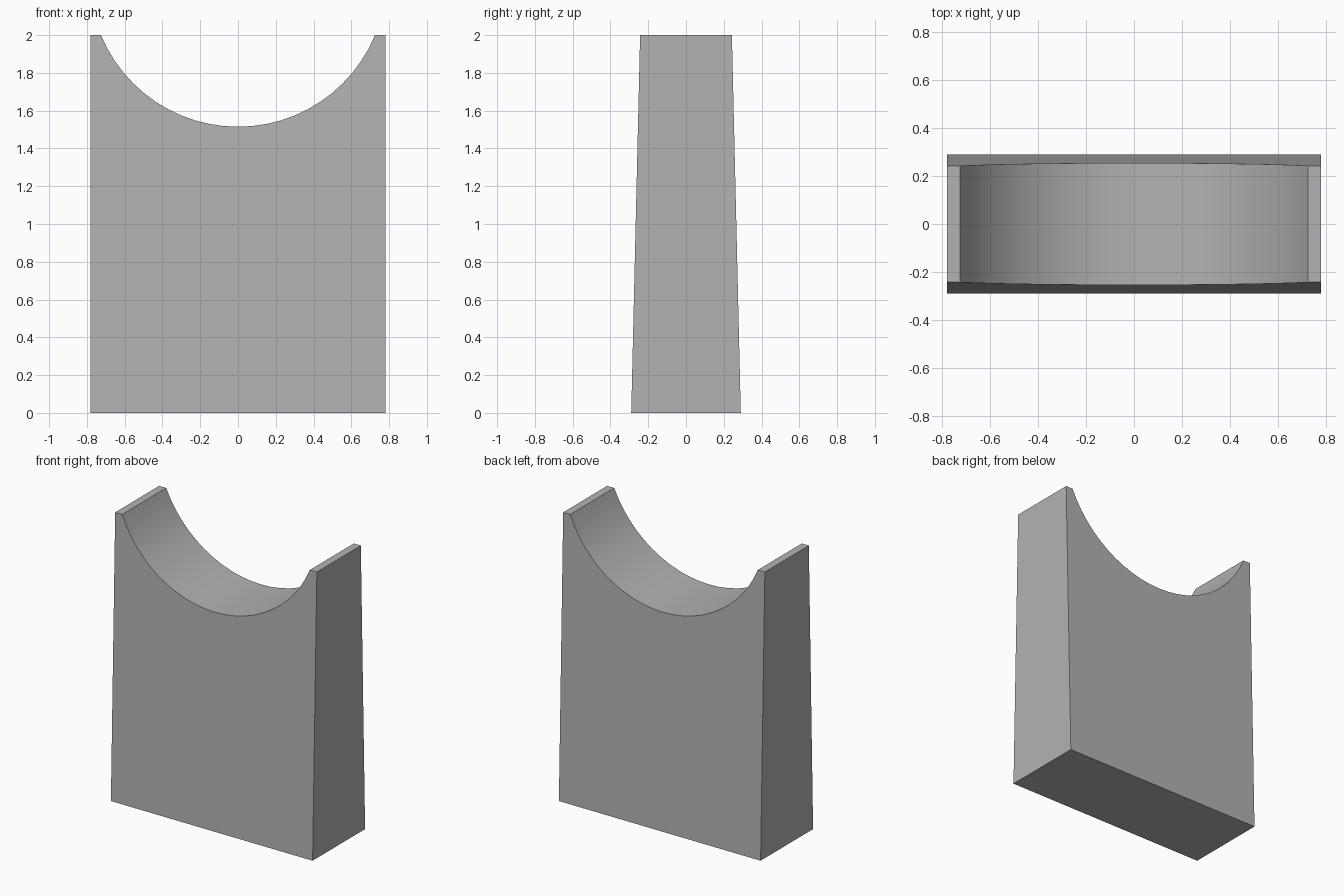
import bpy, bmesh, math

default = bpy.data.objects.get("Cube")
if default:
    bpy.data.objects.remove(default, do_unlink=True)

HALF_WIDTH, HEIGHT = 0.78, 2.0
BOTTOM_DEPTH, TOP_DEPTH = 0.29, 0.243
RADIUS, CENTRE_Z, STEPS = 0.785, 2.3, 24

# Plain grey material
grey = bpy.data.materials.new("plain_grey")
grey.use_nodes = True
colour = (0.45, 0.45, 0.45, 1)
grey.diffuse_color = colour
grey.node_tree.nodes["Principled BSDF"].inputs["Base Color"].default_value = colour

# Front outline: straight sides and a round saddle cut into the top
sweep = math.acos((CENTRE_Z - HEIGHT) / RADIUS)
outline = [(-HALF_WIDTH, HEIGHT), (-HALF_WIDTH, 0), (HALF_WIDTH, 0), (HALF_WIDTH, HEIGHT)]
for i in range(STEPS + 1):
    a = sweep * (1 - 2 * i / STEPS)
    outline.append((RADIUS * math.sin(a), CENTRE_Z - RADIUS * math.cos(a)))


def depth(z):
    return BOTTOM_DEPTH + (TOP_DEPTH - BOTTOM_DEPTH) * z / HEIGHT


# Tapered block: front and back outlines joined by a band of faces
bm = bmesh.new()
front = [bm.verts.new((x, -depth(z), z)) for x, z in outline]
back = [bm.verts.new((x, depth(z), z)) for x, z in outline]
bm.faces.new(front)
bm.faces.new(back[::-1])
for i in range(len(outline)):
    j = (i + 1) % len(outline)
    bm.faces.new((front[j], front[i], back[i], back[j]))
bmesh.ops.recalc_face_normals(bm, faces=bm.faces)
mesh = bpy.data.meshes.new("saddle_block")
bm.to_mesh(mesh)
bm.free()
mesh.materials.append(grey)
block = bpy.data.objects.new("saddle_block", mesh)
bpy.context.collection.objects.link(block)

# Smooth saddle, crisp outer edges
bpy.context.view_layer.objects.active = block
block.select_set(True)
bpy.ops.object.shade_smooth_by_angle(angle=math.radians(30))
